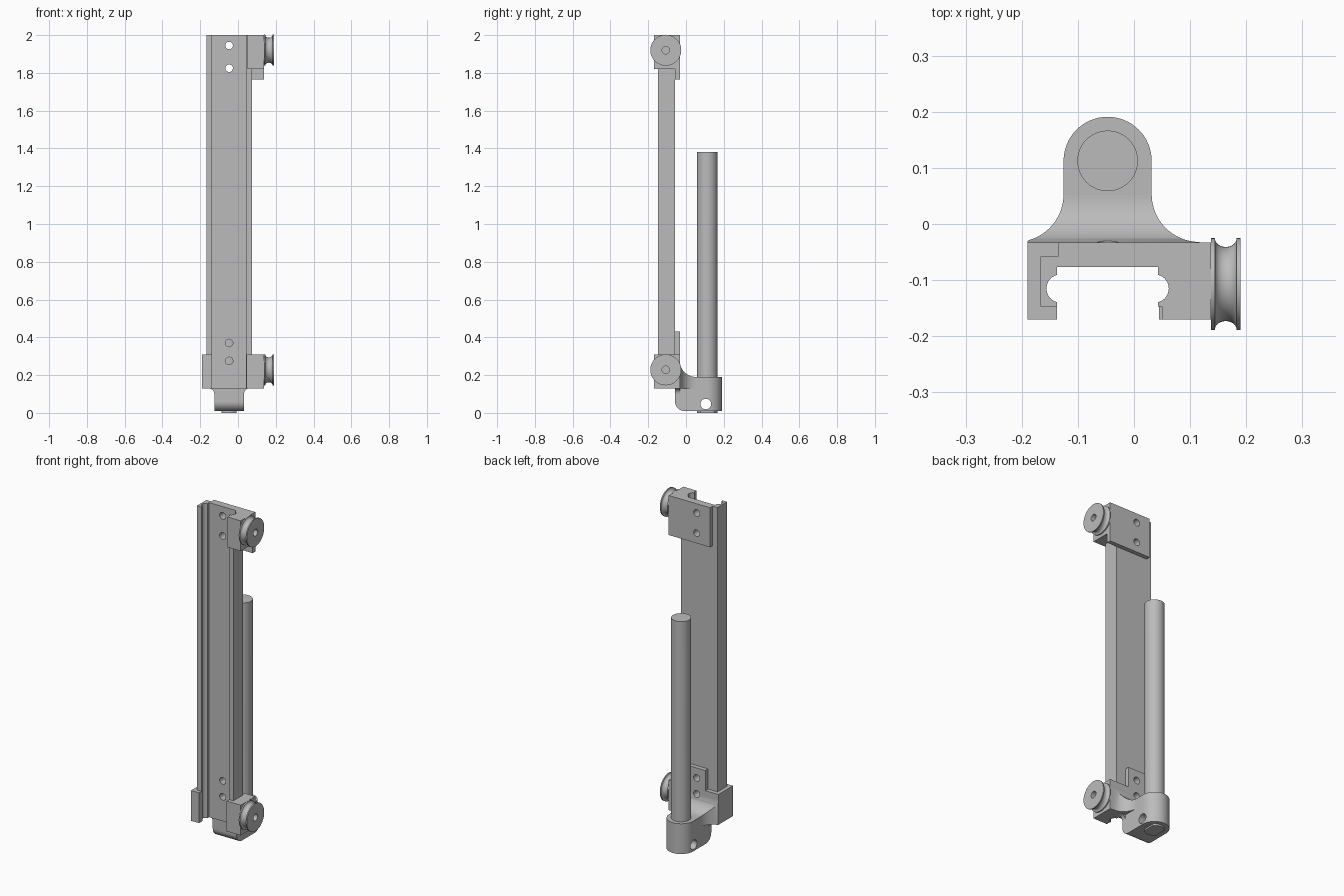
import bpy, bmesh, math

if "Cube" in bpy.data.objects:
    bpy.data.objects.remove(bpy.data.objects["Cube"])

GREY = bpy.data.materials.new("plain grey")
GREY.diffuse_color = (0.5, 0.5, 0.5, 1)
GREY.use_nodes = True
GREY.node_tree.nodes["Principled BSDF"].inputs["Base Color"].default_value = GREY.diffuse_color
CX = -0.047          # centre line of rail and rod
ROD_Y = 0.1125


def arc(cx, cy, r, a0, a1, n=16):
    return [(cx + r * math.cos(math.radians(a0 + (a1 - a0) * i / n)),
             cy + r * math.sin(math.radians(a0 + (a1 - a0) * i / n))) for i in range(n + 1)]


def prism(name, pts, a, b, axis="z"):
    """Extrude a 2D profile along an axis from a to b."""
    put = {"z": lambda u, v, w: (u, v, w),
           "x": lambda u, v, w: (w, u, v),
           "y": lambda u, v, w: (u, w, v)}[axis]
    bm = bmesh.new()
    low = [bm.verts.new(put(u, v, a)) for u, v in pts]
    top = [bm.verts.new(put(u, v, b)) for u, v in pts]
    bm.faces.new(low)
    bm.faces.new(top)
    for i in range(len(pts)):
        j = (i + 1) % len(pts)
        bm.faces.new((low[i], low[j], top[j], top[i]))
    return finish(name, bm)


def finish(name, bm):
    bmesh.ops.recalc_face_normals(bm, faces=bm.faces)
    mesh = bpy.data.meshes.new(name)
    bm.to_mesh(mesh)
    bm.free()
    mesh.materials.append(GREY)
    ob = bpy.data.objects.new(name, mesh)
    bpy.context.collection.objects.link(ob)
    return ob


def rect(u0, v0, u1, v1):
    return [(u0, v0), (u1, v0), (u1, v1), (u0, v1)]


def boolean(ob, cutter, op="DIFFERENCE"):
    mod = ob.modifiers.new("cut", "BOOLEAN")
    mod.operation, mod.object, mod.solver = op, cutter, "EXACT"
    bpy.context.view_layer.objects.active = ob
    bpy.ops.object.modifier_apply(modifier=mod.name)
    bpy.data.objects.remove(cutter)


def bolt_holes(ob, heights):
    for z in heights:
        boolean(ob, prism("hole", arc(CX, z, 0.02, 0, 345, 23), -0.25, 0.0, "y"))


def cross_hole(ob):
    boolean(ob, prism("hole", arc(0.105, 0.047, 0.028, 0, 348.75, 31), -0.3, 0.3, "x"))


def pulley(name, z):
    prof = [(0.137, 0.02), (0.137, 0.082), (0.144, 0.082)]
    prof += [(0.1635 - 0.0195 * math.cos(t), 0.082 - 0.016 * math.sin(t))
             for t in [math.pi * i / 12 for i in range(1, 12)]]
    prof += [(0.183, 0.082), (0.19, 0.082), (0.19, 0.02)]
    bm = bmesh.new()
    n = 48
    rings = [[bm.verts.new((x, -0.107 + r * math.cos(2 * math.pi * i / n),
                            z + r * math.sin(2 * math.pi * i / n))) for i in range(n)]
             for x, r in prof]
    for k, ring in enumerate(rings):
        nxt = rings[(k + 1) % len(rings)]
        for i in range(n):
            j = (i + 1) % n
            bm.faces.new((ring[i], ring[j], nxt[j], nxt[i]))
    return finish(name, bm)


# Channel rail with a round groove in each inner wall
half = [(0.12, -0.058), (0.12, -0.147), (0.09, -0.147)]
half += arc(0.084, -0.115, 0.025, -76, 76) + [(0.09, -0.077)]
rail = prism("channel_rail", [(CX + x, y) for x, y in half] +
             [(CX - x, y) for x, y in reversed(half)], 0.13, 2.0)
bolt_holes(rail, (0.275, 0.37, 1.825, 1.945))

# Upper bracket: hook round the right edge, and back plate
hook = [(0.05, -0.17), (0.137, -0.17), (0.137, -0.033), (-0.135, -0.033),
        (-0.135, -0.058), (0.073, -0.058), (0.073, -0.147), (0.05, -0.147)]
upper = prism("upper_bracket", hook, 1.82, 2.0)
boolean(upper, prism("plate", rect(-0.135, -0.058, 0.137, -0.033), 1.765, 1.9), "UNION")
bolt_holes(upper, (1.825, 1.945))

# Lower bracket: clasp round both edges, and back tab
clasp = [(0.045, -0.17), (0.137, -0.17), (0.137, -0.033), (-0.19, -0.033),
         (-0.19, -0.17), (-0.137, -0.17), (-0.137, -0.147), (-0.167, -0.147),
         (-0.167, -0.058), (0.073, -0.058), (0.073, -0.147), (0.045, -0.147)]
lower = prism("lower_bracket", clasp, 0.13, 0.31)
boolean(lower, prism("tab", rect(-0.104, -0.058, 0.01, -0.033), 0.2, 0.43), "UNION")
bolt_holes(lower, (0.275, 0.37))

# Rod holder: straight rounded block with a softened lower front edge
lobe = arc(CX, ROD_Y, 0.0785, 0, 180, 32)
holder = prism("rod_holder", lobe + [(CX - 0.0785, -0.058), (CX + 0.0785, -0.058)], 0.01, 0.19)
side = arc(-0.008, 0.06, 0.05, 180, 270) + [(0.3, 0.01), (0.3, 0.19), (-0.058, 0.19)]
boolean(holder, prism("trim", side, -0.3, 0.3, "x"), "INTERSECT")
cross_hole(holder)

# Flared arm joining the holder to the bracket
flare = lobe + arc(CX - 0.1635, 0.053, 0.085, 0, -90)
flare = [(max(x, -0.19), y) for x, y in flare if x > -0.195]
flare += [(-0.19, -0.045), (0.1165, -0.045)] + arc(CX + 0.1635, 0.053, 0.085, 270, 180)
arm = prism("flared_arm", flare, 0.13, 0.31)
sweep = [(-0.05, 0.12), (0.3, 0.12), (0.3, 0.19)] + arc(0.053, 0.276, 0.086, 270, 180)
boolean(arm, prism("trim", sweep + [(-0.05, 0.276)], -0.3, 0.3, "x"), "INTERSECT")
bolt_holes(arm, (0.275,))

# Small fillets under the bracket on both sides of the holder
for s, label in ((-1, "left"), (1, "right")):
    curve = arc(0.1085, 0.1, 0.03, 180, 90, 8)
    prism(label + "_fillet", [(CX + s * x, z) for x, z in curve + [(0.0785, 0.13)]],
          -0.058, -0.033, "y")

# Rod, with a flat-sided key at its foot
rod = prism("rod", arc(CX, ROD_Y, 0.054, 0, 352.5, 47), 0.009, 1.38)
cross_hole(rod)
prism("rod_key", [(min(max(x, CX - 0.04), CX + 0.04), y)
                  for x, y in arc(CX, ROD_Y, 0.054, -42, 42) + arc(CX, ROD_Y, 0.054, 42, 138)
                  [1:] + arc(CX, ROD_Y, 0.054, 222, 318)[:-1]], 0.0, 0.012)

# Grooved pulleys
pulley("upper_pulley", 1.92)
pulley("lower_pulley", 0.228)

# Smooth round surfaces, keep edges crisp
bpy.ops.object.select_all(action="SELECT")
bpy.context.view_layer.objects.active = rail
bpy.ops.object.shade_smooth_by_angle(angle=math.radians(30))
